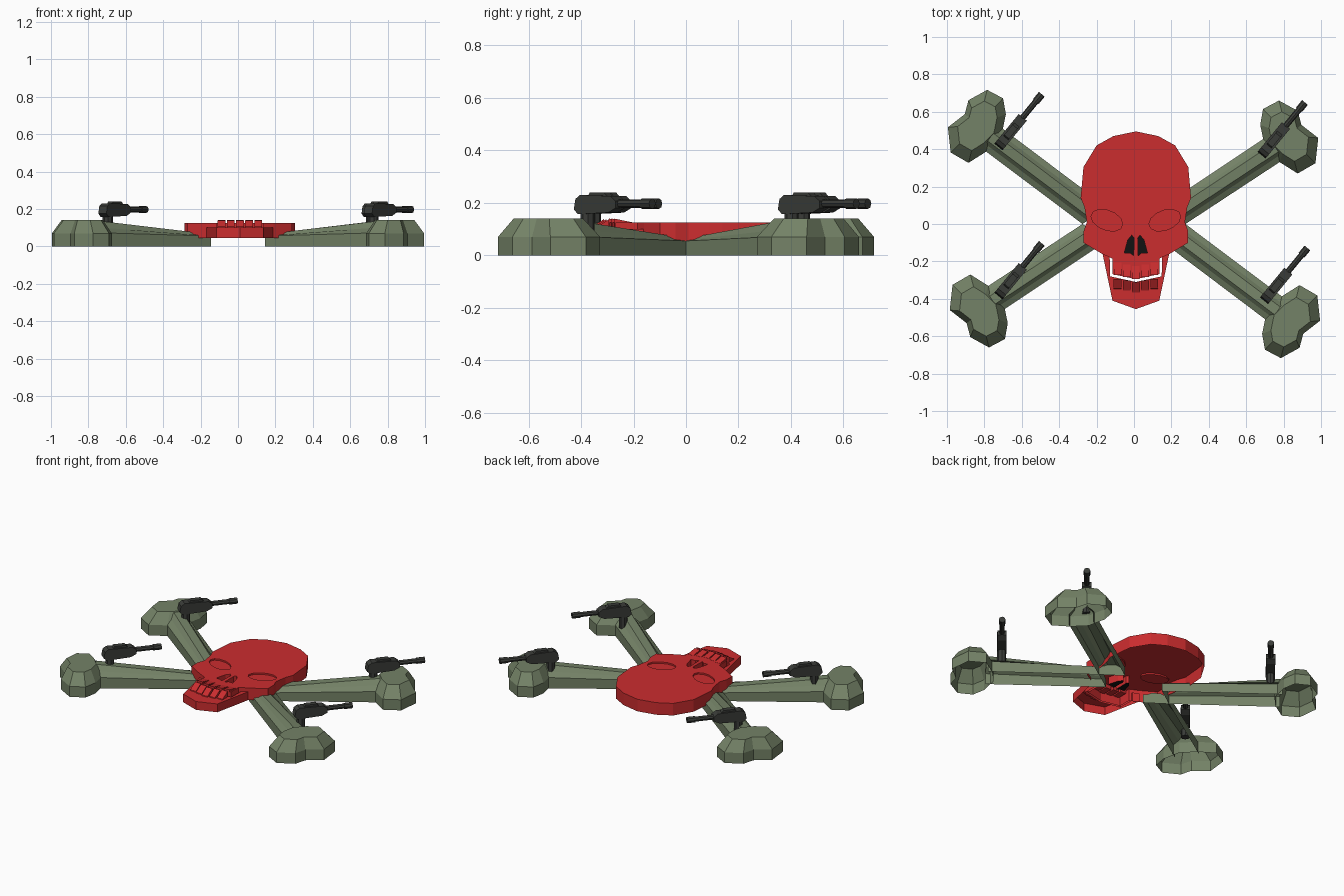
import bpy, bmesh, math
from mathutils import Matrix, Vector

cube = bpy.data.objects.get("Cube")
if cube:
    bpy.data.objects.remove(cube)


def material(name, rgb):
    m = bpy.data.materials.new(name)
    m.use_nodes = True
    m.diffuse_color = (*rgb, 1)
    m.node_tree.nodes["Principled BSDF"].inputs["Base Color"].default_value = (*rgb, 1)
    return m


RED = material("red", (0.6, 0.026, 0.028))
GREEN = material("olive_green", (0.175, 0.225, 0.135))
DARK = material("gunmetal", (0.042, 0.045, 0.04))
BLACK = material("black", (0.006, 0.006, 0.006))
CX = 0.01  # centre line of the skull


def finish(bm, name, mat):
    bmesh.ops.recalc_face_normals(bm, faces=bm.faces)
    # open shells: the highest upward face decides the outside
    top = max(bm.faces, key=lambda f: f.calc_center_median().z + abs(f.normal.z))
    if top.normal.z < 0:
        bmesh.ops.reverse_faces(bm, faces=bm.faces)
    me = bpy.data.meshes.new(name)
    bm.to_mesh(me)
    bm.free()
    me.materials.append(mat)
    ob = bpy.data.objects.new(name, me)
    bpy.context.collection.objects.link(ob)
    return ob


def ring(bm, pts, z):
    return [bm.verts.new((x, y, z)) for x, y in pts]


def bridge(bm, a, b):
    for i in range(len(a)):
        j = (i + 1) % len(a)
        bm.faces.new((a[i], a[j], b[j], b[i]))


def shell(name, outer, z0, z1, mat, holes=(), depth=0.0):
    """Open-bottomed plate with optional holes that have walls."""
    bm = bmesh.new()
    edges = []
    for pts, low in [(outer, z0)] + [(h, z1 - d) for h, d in holes]:
        top = ring(bm, pts, z1)
        bridge(bm, ring(bm, pts, low), top)
        edges += [bm.edges.get((top[i - 1], top[i])) for i in range(len(top))]
    bmesh.ops.triangle_fill(bm, edges=edges, use_beauty=True, normal=(0, 0, 1))
    return finish(bm, name, mat)


def flat(name, pts, z, mat):
    bm = bmesh.new()
    bm.faces.new(ring(bm, pts, z))
    return finish(bm, name, mat)


def prism(name, profile, width, mat, matrix):
    """Side profile in x-z, extruded across y."""
    bm = bmesh.new()
    a = [bm.verts.new((x, -width / 2, z)) for x, z in profile]
    b = [bm.verts.new((x, width / 2, z)) for x, z in profile]
    bridge(bm, a, b)
    bm.faces.new(a)
    bm.faces.new(b)
    bm.transform(matrix)
    return finish(bm, name, mat)


def rod(name, r, length, mat, matrix, sides=8):
    bm = bmesh.new()
    bmesh.ops.create_cone(bm, cap_ends=True, segments=sides, radius1=r, radius2=r,
                          depth=length, matrix=matrix)
    return finish(bm, name, mat)


def sym(half):
    """Mirror a half outline whose first and last points lie on the centre line."""
    return [(CX + x, y) for x, y in half] + [(CX - x, y) for x, y in half[-2:0:-1]]


def side(pts, s):
    return [(CX + s * x, y) for x, y in pts]


# Skull: cranium with shallow eye sockets and deep nostrils
cranium = sym([(0, .495), (.12, .47), (.21, .42), (.28, .305), (.295, .14), (.275, .09),
               (.262, .01), (.28, -.04), (.28, -.1), (.18, -.16), (.125, -.185),
               (.125, -.268), (0, -.295)])
nostril = [(.01, -.075), (.022, -.06), (.043, -.085), (.062, -.155), (.03, -.155), (.012, -.17)]
eye = [(.155 + .085 * math.cos(a), .02 + .055 * math.sin(a) + .02 * math.cos(a))
       for a in (math.tau * i / 12 for i in range(12))]
holes = []
for s, word in ((1, "left"), (-1, "right")):
    holes += [(side(nostril, s), .05), (side(eye, s), .01)]
    flat(word + "_nostril", side(nostril, s), .075, BLACK)
    flat(word + "_eye_socket", side(eye, s), .115, RED)
shell("cranium", cranium, .045, .125, RED, holes)

# Lower jaw: a U around the upper teeth, with a see-through gap
jaw_half = [(0, -.455), (.125, -.41), (.18, -.15), (.14, -.17), (.138, -.28), (0, -.31)]
shell("jaw", sym(jaw_half), .045, .1, RED)

# Teeth: five slats above and five below, following the V of the bite
for i in range(5):
    x = (i - 2) * .049
    dip = .025 * (1 - abs(x) / .125)
    at = Matrix.Translation((CX + x, -dip, 0)) @ Matrix.Rotation(math.pi / 2, 4, "Z")
    prism("upper_tooth", [(-.268, .1), (-.268, .14), (-.2, .126), (-.2, .1)], .04, RED, at)
    prism("lower_tooth", [(-.345, .09), (-.34, .105), (-.288, .138), (-.288, .09)], .042, RED, at)

# Crossed bones: knuckle and tapering ridged shaft for each arm
KNUCKLE = [(.875, .27), (.97, .325), (.985, .46), (.895, .53), (.875, .605), (.775, .66),
           (.69, .615), (.675, .53), (.70, .41), (.78, .33)]
PROFILE = [(0, 0, 0), (0, .072, .055), (.2, .1, .06), (.33, .136, .07)]
PROFILE += [(1 - t, a, b) for t, a, b in reversed(PROFILE)]


def arm(name, mirror, turn, shift):
    def place(p, k=1):
        v = Vector((p[0] + .01 * k * shift, p[1] + .057 * k * shift))
        return (turn * mirror * v.x, turn * v.y)

    # knuckle with chamfered top
    pts = [place(p) for p in KNUCKLE]
    mid = sum((Vector(p) for p in pts), Vector((0, 0))) / len(pts)
    bm = bmesh.new()
    low, belt = ring(bm, pts, 0), ring(bm, pts, .07)
    cap = ring(bm, [mid.lerp(Vector(p), .68) for p in pts], .14)
    bridge(bm, low, belt)
    bridge(bm, belt, cap)
    bm.faces.new(cap)
    finish(bm, name + "_knuckle", GREEN)

    # shaft, open underneath
    bm = bmesh.new()
    ends = []
    for a, b, k, zi in (((.8, .345), (.715, .47), 1, 1), ((.275, 0), (.145, .09), 0, 2)):
        a, b = Vector(place(a, k)), Vector(place(b, k))
        ends.append([bm.verts.new((*a.lerp(b, p[0]), p[zi])) for p in PROFILE])
    far, near = ends
    for i in range(len(PROFILE) - 1):
        bm.faces.new((far[i], far[i + 1], near[i + 1], near[i]))
    bm.faces.new(near)
    finish(bm, name + "_shaft", GREEN)


arm("back_left", 1, 1, 0)
arm("back_right", -1, 1, 1)
arm("front_right", 1, -1, 0)
arm("front_left", -1, -1, 1)

# Guns: four alike, all turned the same way
BODY = [(0, .175), (.008, .215), (.03, .23), (.18, .226), (.205, .208), (.205, .18),
        (.17, .163), (.02, .157)]
for name, x, y in (("back_left", .682, .368), ("back_right", -.725, .412),
                   ("front_left", .695, -.41), ("front_right", -.725, -.385)):
    at = Matrix.Translation((x, y, 0)) @ Matrix.Rotation(math.radians(50.5), 4, "Z")
    lie = Matrix.Rotation(math.pi / 2, 4, "Y")
    prism(name + "_gun_body", BODY, .056, DARK, at)
    prism(name + "_gun_cover", [(.06, .225), (.07, .24), (.14, .24), (.155, .225)], .034, DARK, at)
    rod(name + "_gun_barrel", .016, .19, DARK, at @ Matrix.Translation((.27, 0, .197)) @ lie)
    rod(name + "_gun_muzzle", .02, .05, DARK, at @ Matrix.Translation((.34, 0, .197)) @ lie)
    rod(name + "_gun_mount", .027, .09, DARK, at @ Matrix.Translation((.045, 0, .125)))
